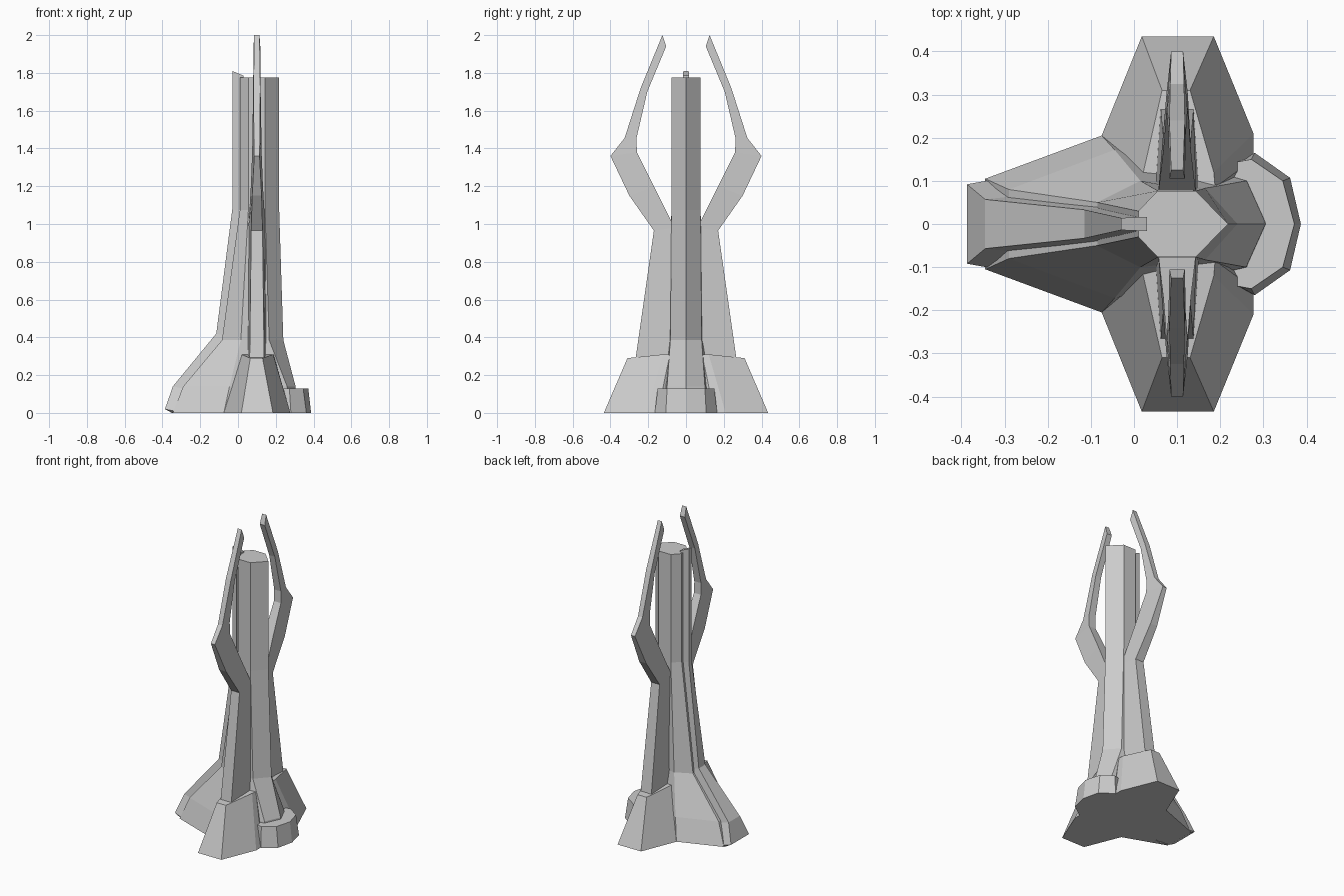
import bpy, bmesh

cube = bpy.data.objects.get("Cube")
if cube:
    bpy.data.objects.remove(cube, do_unlink=True)

stone = bpy.data.materials.new("pale grey")
stone.use_nodes = True
grey = (0.6, 0.6, 0.6, 1)
stone.diffuse_color = grey
stone.node_tree.nodes["Principled BSDF"].inputs["Base Color"].default_value = grey


def loft(name, rings):
    """Skin a list of equal-length rings and cap both ends."""
    bm = bmesh.new()
    rows = [[bm.verts.new(p) for p in ring] for ring in rings]
    for a, b in zip(rows, rows[1:]):
        for i in range(len(a)):
            j = (i + 1) % len(a)
            bm.faces.new((a[i], a[j], b[j], b[i]))
    bm.faces.new(rows[0])
    bm.faces.new(rows[-1])
    bmesh.ops.recalc_face_normals(bm, faces=bm.faces)
    mesh = bpy.data.meshes.new(name)
    bm.to_mesh(mesh)
    bm.free()
    mesh.materials.append(stone)
    obj = bpy.data.objects.new(name, mesh)
    bpy.context.collection.objects.link(obj)
    return obj


def mirrored(half, z):
    """Close a half outline (y >= 0) across the y = 0 plane."""
    other = [(x, -y) for x, y in reversed(half) if y > 0]
    return [(x, y, z) for x, y in half + other]


# Tall central column, flaring into the sloping skirt
shaft = [(.01, .03), (.055, .077), (.143, .077), (.218, 0)]
loft("column", [
    mirrored([(-.345, .105), (-.075, .205), (.28, .1), (.31, 0)], 0),
    mirrored([(-.29, .08), (-.045, .172), (.26, .1), (.305, 0)], .14),
    mirrored([(-.085, .05), (.015, .1), (.165, .083), (.24, 0)], .385),
    mirrored(shaft, 1.075),
    mirrored(shaft, 1.775),
])

# Raised spine running down the column and ramp: front x, front z, half width, depth
spine = [(-.03, 1.81, .014, .06), (-.03, 1.08, .014, .06),
         (-.115, .42, .033, .08), (-.345, .14, .057, .1), (-.387, .02, .092, .1)]
rings = [[(x, w, z), (x, -w, z), (x + d, -w * 1.2, z - .02), (x + d, w * 1.2, z - .02)]
         for x, z, w, d in spine]
rings[0] = [(x, y, 1.81 if x < 0 else 1.785) for x, y, z in rings[0]]
rings.append([(x, y, 0) for x, y in ((-.35, .092), (-.35, -.092), (-.25, -.1), (-.25, .1))])
loft("ramp_spine", rings)

# Low collar at the foot of the column
foot = [(.15, .14), (.245, .15), (.28, .165), (.362, .107), (.387, 0)]
rim = [(.15, .13), (.245, .145), (.272, .15), (.345, .1), (.372, 0)]
loft("foot_collar", [mirrored(foot, 0), mirrored(rim, .13)])

# Arm sections: outer y, outer z, inner y, inner z, outer and inner half widths
arm = [(.28, .2, .05, .2, .04, .055), (.265, .3, .05, .3, .038, .052),
       (.17, .965, .06, .98, .03, .045), (.3, 1.15, .17, 1.2, .025, .032),
       (.4, 1.36, .26, 1.38, .014, .025), (.325, 1.455, .262, 1.455, .016, .024),
       (.24, 1.72, .205, 1.7, .018, .02), (.125, 2, .105, 1.94, .014, .018)]
MID = .1

for side, s in (("front", -1), ("back", 1)):
    loft(side + "_arm", [[(MID - a, s * yo, zo), (MID + a, s * yo, zo),
                          (MID + b, s * yi, zi), (MID - b, s * yi, zi)]
                         for yo, zo, yi, zi, a, b in arm])
    # Angular buttress holding the arm
    base = [(-.03, .05), (-.075, .205), (.018, .435), (.185, .435), (.277, .21), (.277, .15), (.2, .05)]
    top = [(.03, .05), (.017, .1), (.065, .31), (.13, .31), (.185, .12), (.188, .085), (.17, .05)]
    loft(side + "_buttress", [
        [(x, s * y, 0) for x, y in base],
        [(x, s * y, .29 if y > .3 else .31) for x, y in top]])
